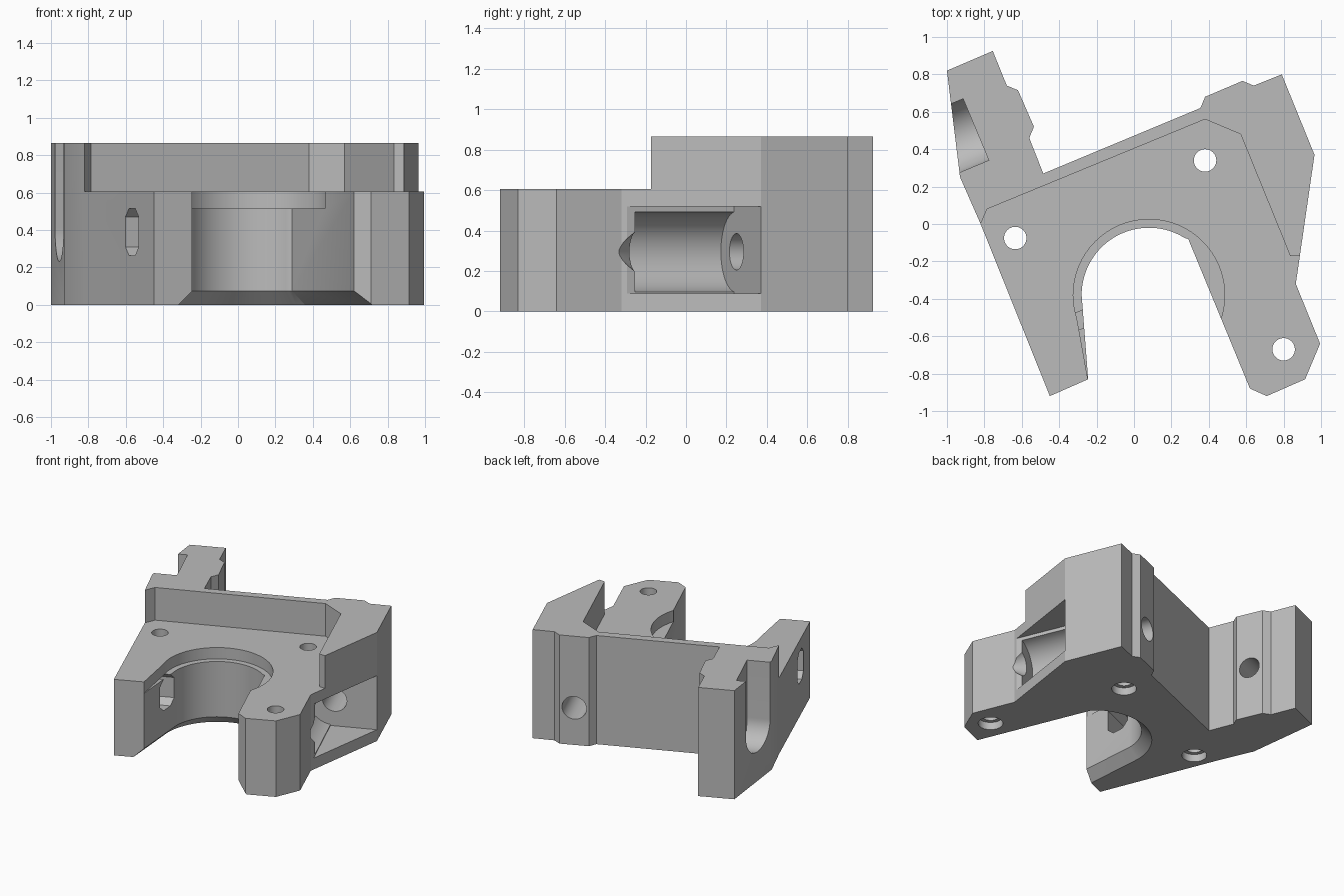
import bpy, bmesh
from math import sin, cos, pi, radians
from mathutils import Matrix, Vector

if "Cube" in bpy.data.objects:
    bpy.data.objects.remove(bpy.data.objects["Cube"])

grey = bpy.data.materials.new("plain grey")
grey.use_nodes = True
grey.diffuse_color = (0.5, 0.5, 0.5, 1)
grey.node_tree.nodes["Principled BSDF"].inputs["Base Color"].default_value = grey.diffuse_color

# Slanted directions shared by the arms and bores
U = Vector((0.923, 0.385, 0)).normalized()
UP = Vector((0, 0, 1))
V = UP.cross(U)


def frame(x, y, z, origin):
    m = Matrix((x, y, z)).transposed().to_4x4()
    m.translation = Vector(origin)
    return m


def prism(name, points, low, high, matrix=None, end=None):
    """Extrude a profile; an optional end profile makes a tapered loft."""
    bm = bmesh.new()
    a = [bm.verts.new((x, y, low)) for x, y in points]
    b = [bm.verts.new((x, y, high)) for x, y in (end or points)]
    bm.faces.new(a)
    bm.faces.new(b)
    for i in range(len(a)):
        j = (i + 1) % len(a)
        bm.faces.new((a[i], a[j], b[j], b[i]))
    bmesh.ops.recalc_face_normals(bm, faces=bm.faces)
    if matrix:
        bm.transform(matrix)
    mesh = bpy.data.meshes.new(name)
    bm.to_mesh(mesh)
    bm.free()
    ob = bpy.data.objects.new(name, mesh)
    bpy.context.collection.objects.link(ob)
    return ob


def arc(r, start=0, stop=360, n=48, cx=0, cy=0):
    full = stop - start == 360
    steps = n if full else n + 1
    angles = [radians(start + (stop - start) * i / n) for i in range(steps)]
    return [(cx + r * cos(t), cy + r * sin(t)) for t in angles]


# Main body outline
outline = [(-1, .82), (-.755, .925), (-.68, .74), (-.62, .715), (-.535, .52), (-.56, .46),
           (-.485, .27), (.355, .62), (.38, .68), (.58, .765), (.64, .74), (.79, .80),
           (.965, .37), (.865, -.32), (.995, -.64), (.915, -.83), (.71, -.92), (.62, -.88),
           (.3, -.6), (-.245, -.83), (-.45, -.92), (-.82, 0), (-.93, .25)]
body = prism("bracket_body", outline, 0, .865)
body.data.materials.append(grey)


def cut(cutter):
    mod = body.modifiers.new("cut", "BOOLEAN")
    mod.object = cutter
    mod.solver = "EXACT"
    deps = bpy.context.evaluated_depsgraph_get()
    result = bpy.data.meshes.new_from_object(body.evaluated_get(deps))
    body.modifiers.clear()
    body.data = result
    bpy.data.objects.remove(cutter)


# Lower deck inside the raised wall
cut(prism("deck", [(-.855, -.08), (-.785, .08), (.38, .56), (.57, .48), (.835, -.17),
                   (1.2, -.185), (1.2, -1.2), (-.9, -1.2)], .605, 1))


# Round-ended central opening with flared underside
def opening(d):
    right = Vector((.29, -.08, 0)) + U * d
    low = Vector((.752, -1.2, 0)) + U * d
    return ([(low.x, low.y), (right.x, right.y)] + arc(.36 + d, 58, 180, 40, .08, -.38)
            + [(-.245 - d, -.83), (-.23 - d, -1.2)])


cut(prism("opening", opening(0), -.1, 1))
cut(prism("flare", opening(.085), -.01, .075, end=opening(0)))

# Shallow step around the top of the opening
cut(prism("step", arc(.405, cx=.08, cy=-.38, n=64), .515, .8))
cut(prism("arm_relief", [(-.31, -.48), (-.247, -.828), (-.15, -.8), (-.15, -.4)], .515, .8))

# Vertical screw holes with wider sockets beneath
for x, y in [(.38, .34), (-.635, -.075), (.8, -.67)]:
    cut(prism("screw_hole", arc(.06, cx=x, cy=y), -.1, 1))
    cut(prism("socket", arc(.09, cx=x, cy=y), -.1, .06))

# Side pocket with channel, drill tip and bore to the rear
bore = frame(UP, U, V, (.48, .72, .295))
cut(prism("pocket", [(-.205, -.03), (.225, -.03), (.225, .8), (-.205, .8)], -1.108, -.51, bore))
cut(prism("channel", arc(.2), -1.04, -.51, bore))
cut(prism("drill_tip", arc(.01), -1.17, -1.03, bore, end=arc(.11)))
cut(prism("rear_bore", arc(.09), -.6, .2, bore))

# Open-topped U slot and cross bore in the rear arm
cross = frame(V, UP, U, (-.845, .505, .41))
cut(prism("u_slot", arc(.178, 180, 360, 32) + [(.178, .8), (-.178, .8)], -.6, 0, cross))
cut(prism("cross_bore", arc(.08), -.1, .45, cross))

# Tall six-sided slot through the front arm
slot = frame(V, UP, U, (-.565, -.63, .39))
cut(prism("arm_slot", [(-.095, -.08), (-.045, -.125), (.045, -.125), (.095, -.08),
                       (.095, .08), (.045, .125), (-.045, .125), (-.095, .08)], -.3, .5, slot))

# Keep bores smooth and corners sharp
for ob in bpy.context.selected_objects:
    ob.select_set(False)
body.select_set(True)
bpy.context.view_layer.objects.active = body
bpy.ops.object.shade_smooth_by_angle(angle=pi / 6)
